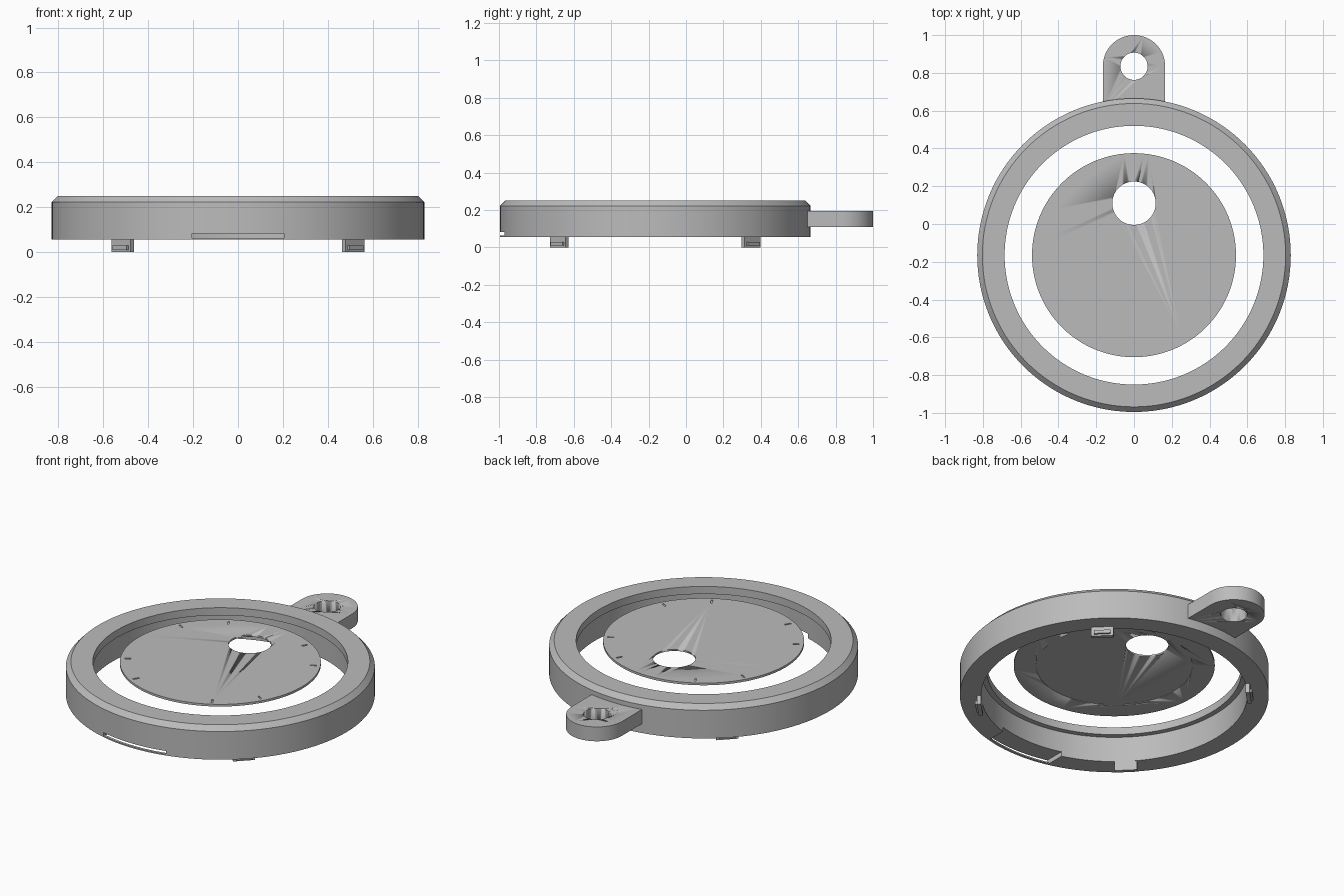
import bpy, bmesh, math
from mathutils import Matrix, Vector

cube = bpy.data.objects.get("Cube")
if cube:
    bpy.data.objects.remove(cube)

CY = -0.165   # ring centre in y
SEG = 128

grey = bpy.data.materials.new("plain grey")
grey.use_nodes = True
COLOUR = (0.5, 0.5, 0.5, 1)
grey.diffuse_color = COLOUR
grey.node_tree.nodes["Principled BSDF"].inputs["Base Color"].default_value = COLOUR


def finish(name, bm, smooth=True):
    bmesh.ops.recalc_face_normals(bm, faces=bm.faces)
    mesh = bpy.data.meshes.new(name)
    bm.to_mesh(mesh)
    bm.free()
    mesh.materials.append(grey)
    ob = bpy.data.objects.new(name, mesh)
    bpy.context.collection.objects.link(ob)
    if smooth:
        bpy.ops.object.select_all(action='DESELECT')
        ob.select_set(True)
        bpy.context.view_layer.objects.active = ob
        bpy.ops.object.shade_smooth_by_angle(angle=math.radians(25))
    return ob


def lathe(name, profile, start=0.0, sweep=math.tau):
    """Sweep a closed (radius, z) profile around the ring axis."""
    bm = bmesh.new()
    full = sweep > 6.28
    n = SEG if full else 16
    rows = []
    for i in range(n if full else n + 1):
        a = start + sweep * i / n
        rows.append([bm.verts.new((r * math.cos(a), CY + r * math.sin(a), z))
                     for r, z in profile])
    m = len(profile)
    for i in range(n):
        p, q = rows[i], rows[(i + 1) % len(rows)]
        for j in range(m):
            bm.faces.new((p[j], q[j], q[(j + 1) % m], p[(j + 1) % m]))
    if not full:
        bm.faces.new(rows[0])
        bm.faces.new(rows[-1])
    return finish(name, bm)


def prism(name, outline, z0, z1):
    """Extrude a flat outline between two heights."""
    bm = bmesh.new()
    face = bm.faces.new([bm.verts.new((x, y, z0)) for x, y in outline])
    ext = bmesh.ops.extrude_face_region(bm, geom=[face])
    bmesh.ops.translate(bm, vec=(0, 0, z1 - z0),
                        verts=[v for v in ext["geom"] if isinstance(v, bmesh.types.BMVert)])
    return finish(name, bm)


def add_box(bm, centre, size, angle=0.0):
    """Box placed in ring coordinates, turned about the ring axis."""
    mat = (Matrix.Translation((0, CY, 0)) @ Matrix.Rotation(angle, 4, 'Z')
           @ Matrix.Translation(centre) @ Matrix.Diagonal((*size, 1)))
    bmesh.ops.create_cube(bm, size=1, matrix=mat)


def circle(cx, cy, r, n=64):
    return [(cx + r * math.cos(math.tau * i / n), cy + r * math.sin(math.tau * i / n))
            for i in range(n)]


def cut(target, cutter):
    cutter.hide_render = True
    cutter.hide_viewport = False
    mod = target.modifiers.new("cut", 'BOOLEAN')
    mod.operation = 'DIFFERENCE'
    mod.solver = 'EXACT'
    mod.object = cutter
    bpy.context.view_layer.objects.active = target
    bpy.ops.object.modifier_apply(modifier=mod.name)
    bpy.data.objects.remove(cutter)


# Outer ring with chamfered top edge and an inner lip
ring = lathe("case_ring", [(0.715, 0.055), (0.83, 0.055), (0.83, 0.222), (0.803, 0.25),
                           (0.685, 0.25), (0.685, 0.205), (0.715, 0.205)])

# Notch through the lower front wall, closed below by a thin outer strip
bm = bmesh.new()
add_box(bm, (0, -0.78, 0.062), (0.41, 0.3, 0.04))
cut(ring, finish("notch_cutter", bm, False))
half = math.asin(0.205 / 0.83)
lathe("notch_strip", [(0.815, 0.055), (0.83, 0.055), (0.83, 0.063), (0.815, 0.063)],
      -math.pi / 2 - half, 2 * half)

# Hanging lug with a hole
arc = [(0.165 * math.cos(math.pi * i / 32), 0.835 + 0.165 * math.sin(math.pi * i / 32))
       for i in range(33)]
lug = prism("hanging_lug", arc + [(-0.165, 0.6), (0.165, 0.6)], 0.11, 0.195)
cut(lug, prism("lug_hole_cutter", circle(0, 0.835, 0.072), 0.05, 0.3))

# Thin dial with an off-centre hole and a shallow round recess underneath
dial = lathe("dial", [(0.0001, 0.235), (0.54, 0.235), (0.54, 0.248), (0.0001, 0.248)])
bpy.data.objects.remove(dial)
dial = prism("dial", circle(0, CY, 0.54, SEG), 0.235, 0.248)
cut(dial, prism("dial_recess_cutter", circle(0, CY, 0.42, SEG), 0.2, 0.238))
cut(dial, prism("dial_hole_cutter", circle(0, 0.11, 0.115), 0.1, 0.3))

# Engraved hour ticks between the quarter positions
bm = bmesh.new()
for hour in range(12):
    if hour % 3:
        add_box(bm, (0.5, 0, 0.25), (0.035, 0.01, 0.012), math.tau * hour / 12)
cut(dial, finish("tick_cutter", bm, False))

# Four snap clips below the ring, each with an outward ridge
for i, name in enumerate(("back_left", "back_right", "front_right", "front_left")):
    angle = math.pi / 4 + i * math.pi / 2
    bm = bmesh.new()
    add_box(bm, (0.725, 0, 0.03), (0.022, 0.12, 0.06), angle)
    add_box(bm, (0.74, 0, 0.02), (0.014, 0.09, 0.02), angle)
    finish(name + "_clip", bm, False)
